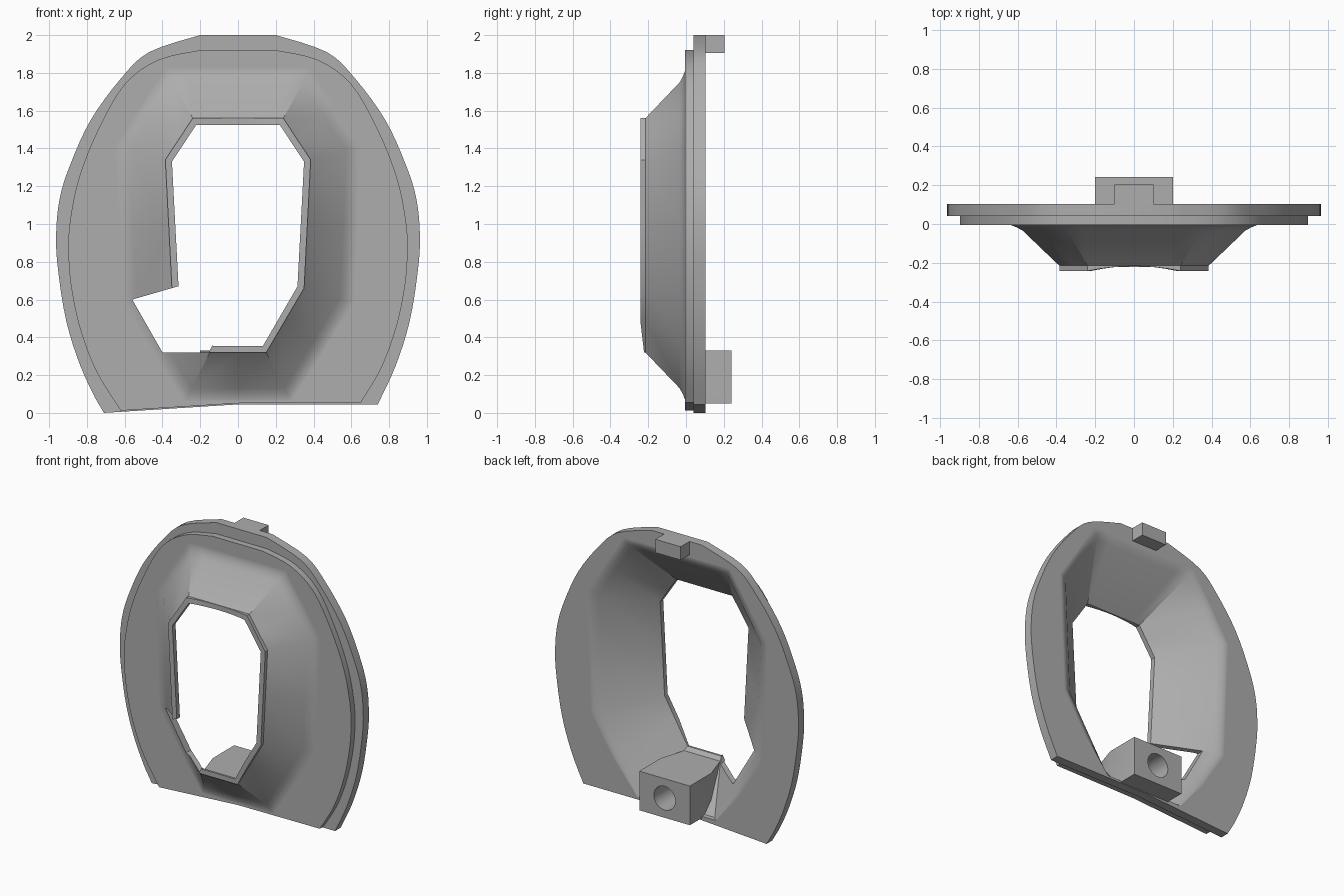
import bpy, bmesh, math
from mathutils import Vector

if "Cube" in bpy.data.objects:
    bpy.data.objects.remove(bpy.data.objects["Cube"])

grey = bpy.data.materials.new("plain grey")
grey.use_nodes = True
grey.diffuse_color = (0.42, 0.42, 0.42, 1)
grey.node_tree.nodes["Principled BSDF"].inputs["Base Color"].default_value = (0.42, 0.42, 0.42, 1)


def make_object(name, bm):
    bmesh.ops.recalc_face_normals(bm, faces=bm.faces)
    mesh = bpy.data.meshes.new(name)
    bm.to_mesh(mesh)
    bm.free()
    mesh.materials.append(grey)
    obj = bpy.data.objects.new(name, mesh)
    bpy.context.collection.objects.link(obj)
    return obj


def activate(obj):
    bpy.ops.object.select_all(action='DESELECT')
    obj.select_set(True)
    bpy.context.view_layer.objects.active = obj


def subtract(obj, cutter):
    cutter.hide_render = True
    mod = obj.modifiers.new("cut", 'BOOLEAN')
    mod.operation = 'DIFFERENCE'
    mod.solver = 'EXACT'
    mod.object = cutter
    activate(obj)
    bpy.ops.object.modifier_apply(modifier=mod.name)
    bpy.data.objects.remove(cutter)


def finish(obj):
    activate(obj)
    bpy.ops.object.shade_smooth_by_angle(angle=math.radians(30))


def prism(bm, points, y0, y1):
    a = [bm.verts.new((x, y0, z)) for x, z in points]
    b = [bm.verts.new((x, y1, z)) for x, z in points]
    bm.faces.new(a)
    bm.faces.new(b[::-1])
    bridge(bm, a, b)


def bridge(bm, a, b):
    for i in range(len(a)):
        j = (i + 1) % len(a)
        bm.faces.new((a[i], a[j], b[j], b[i]))


# Smooth rim outline: right half through the points, mirrored to the left
def outline(half, left_foot, middle_z, steps=4):
    p = [Vector(q) for q in [half[0]] + half + [half[-1]]]
    right = []
    for i in range(1, len(p) - 2):
        a, b, c, d = p[i - 1:i + 3]
        for s in range(steps):
            t = s / steps
            right.append(0.5 * (2 * b + (c - a) * t + (2 * a - 5 * b + 4 * c - d) * t * t
                                + (3 * b - a - 3 * c + d) * t ** 3))
    left = [(-q.x, q.y) for q in reversed(right)]
    right.append(p[-1])
    return [tuple(q) for q in right] + [(0, middle_z), left_foot] + left


flange = outline([(.2, 2), (.47, 1.91), (.62, 1.77), (.78, 1.55), (.89, 1.31), (.945, 1.13),
                  (.963, .94), (.953, .76), (.91, .49), (.835, .25), (.74, .045)], (-.71, 0), .045)
step = outline([(.2, 1.92), (.42, 1.87), (.6, 1.74), (.74, 1.5), (.84, 1.25), (.887, 1.03),
                (.898, .87), (.885, .68), (.84, .46), (.76, .24), (.65, .055)], (-.62, .012), .051)


# Eight-sided opening, and the wider eight-sided base of the funnel
def eight(half):
    corners = half + [(-x, z) for x, z in reversed(half)]
    pts = []
    for i, a in enumerate(corners):
        b = corners[(i + 1) % 8]
        n = 8 if i == 7 else 2
        pts += [Vector(a).lerp(Vector(b), s / n) for s in range(n)]
    return pts


inner = eight([(.24, 1.56), (.385, 1.34), (.35, .66), (.15, .32)])
outer = eight([(.36, 1.78), (.605, 1.4), (.57, .6), (.26, .1)])


def lip_y(q):
    if q.y > 1.55:
        return -.242 + .025 * max(0, 1 - (q.x / .24) ** 2)
    return -.242 + .125 * max(0, .48 - q.y)


def ring(bm, k, y=None):
    verts = []
    for a, b in zip(inner, outer):
        q = a.lerp(b, k)
        z = max(q.y, .075 - .01 * k)
        verts.append(bm.verts.new((q.x, lip_y(a) if y is None else y, z)))
    return verts


def rim(bm, points, y):
    return [bm.verts.new((x, y, z)) for x, z in points]


def fill_between(bm, a, b):
    edges = []
    for loop in (a, b):
        for i in range(len(loop)):
            edges.append(bm.edges.get((loop[i - 1], loop[i])) or bm.edges.new((loop[i - 1], loop[i])))
    bmesh.ops.triangle_fill(bm, use_beauty=True, use_dissolve=False, edges=edges)


# Hollow funnel plate: from the back face through the lip to the front face and rim
bm = bmesh.new()
profile = [(1.5, .104), (1.44, .104), (1.32, .092), (1.18, .075), (-.16, -.207),
           (-.16, None), (0, None), (0, -.215), (.86, -.034), (1, -.017), (1.14, -.005), (1.22, -.005)]
rings = [ring(bm, k, y) for k, y in profile]
rims = [rim(bm, step, -.005), rim(bm, step, .04), rim(bm, flange, .04), rim(bm, flange, .104)]
for group in (rings, rims):
    for a, b in zip(group, group[1:]):
        bridge(bm, a, b)
fill_between(bm, rings[-1], rims[0])
fill_between(bm, rings[0], rims[-1])
plate = make_object("funnel_plate", bm)

# Notch through the lower right wall of the funnel
bm = bmesh.new()
prism(bm, [(-.3, .675), (-.56, .6), (-.4, .32), (-.155, .32), (-.135, .36), (-.1, .5)], -.4, .4)
subtract(plate, make_object("notch_cutter", bm))
finish(plate)

# Mounting block, tapering into the funnel, with a round socket in its back
bm = bmesh.new()
section = [(.242, .05, .2), (.242, .33, .2), (.0, .33, .2), (-.19, .33, .14), (.0, .12, .2), (.06, .05, .2)]
left = [bm.verts.new((x, y, z)) for y, z, x in section]
right = [bm.verts.new((-x, y, z)) for y, z, x in section]
bridge(bm, left, right)
for side in (left, right):
    bm.faces.new((side[0], side[1], side[2], side[4], side[5]))
    bm.faces.new((side[2], side[3], side[4]))
block = make_object("mounting_block", bm)
bm = bmesh.new()
circle = [(.085 * math.cos(math.tau * i / 32), .19 + .085 * math.sin(math.tau * i / 32)) for i in range(32)]
prism(bm, circle, .05, .4)
subtract(block, make_object("socket_cutter", bm))
finish(block)

# Small tab at the top of the back
bm = bmesh.new()
prism(bm, [(-.1, 1.905), (.1, 1.905), (.1, 2), (-.1, 2)], .09, .203)
make_object("top_tab", bm)
